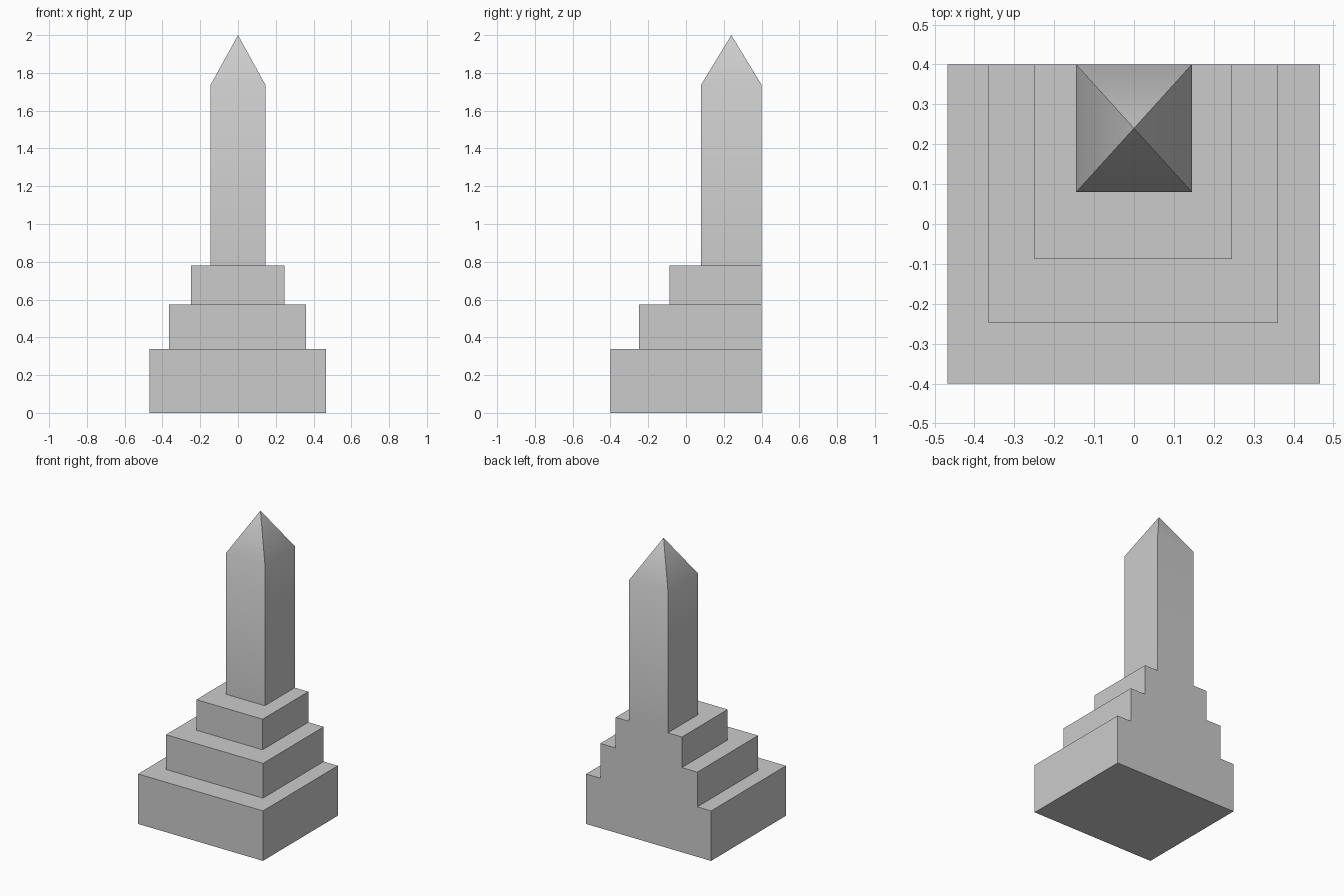
import bpy, bmesh, math
from mathutils import Matrix

if "Cube" in bpy.data.objects:
    bpy.data.objects.remove(bpy.data.objects["Cube"])

BACK = 0.40  # all parts share one flush back plane


def block(name, x0, x1, y0, z0, z1, tip=None):
    """Box from front y0 to the back plane; tip raises the top into a point."""
    bm = bmesh.new()
    size = (x1 - x0, BACK - y0, z1 - z0)
    centre = ((x0 + x1) / 2, (y0 + BACK) / 2, (z0 + z1) / 2)
    bmesh.ops.create_cube(bm, size=1, matrix=Matrix.Translation(centre) @ Matrix.Diagonal((*size, 1)))
    if tip is not None:
        bm.normal_update()
        top = [f for f in bm.faces if f.normal.z > 0.9]
        apex = bmesh.ops.poke(bm, faces=top)["verts"][0]
        apex.co.z = tip
    mesh = bpy.data.meshes.new(name)
    bm.to_mesh(mesh)
    bm.free()
    obj = bpy.data.objects.new(name, mesh)
    bpy.context.collection.objects.link(obj)
    return obj


# Stepped pedestal
block("base_step", -0.468, 0.467, -0.40, 0.0, 0.338)
block("middle_step", -0.365, 0.361, -0.248, 0.338, 0.573)
block("upper_step", -0.25, 0.246, -0.088, 0.573, 0.78)

# Shaft with pointed cap, shaded softly where the cap begins
shaft = block("obelisk_shaft", -0.145, 0.145, 0.08, 0.78, 1.737, tip=2.0)
bpy.context.view_layer.objects.active = shaft
shaft.select_set(True)
bpy.ops.object.shade_smooth_by_angle(angle=math.radians(40))
